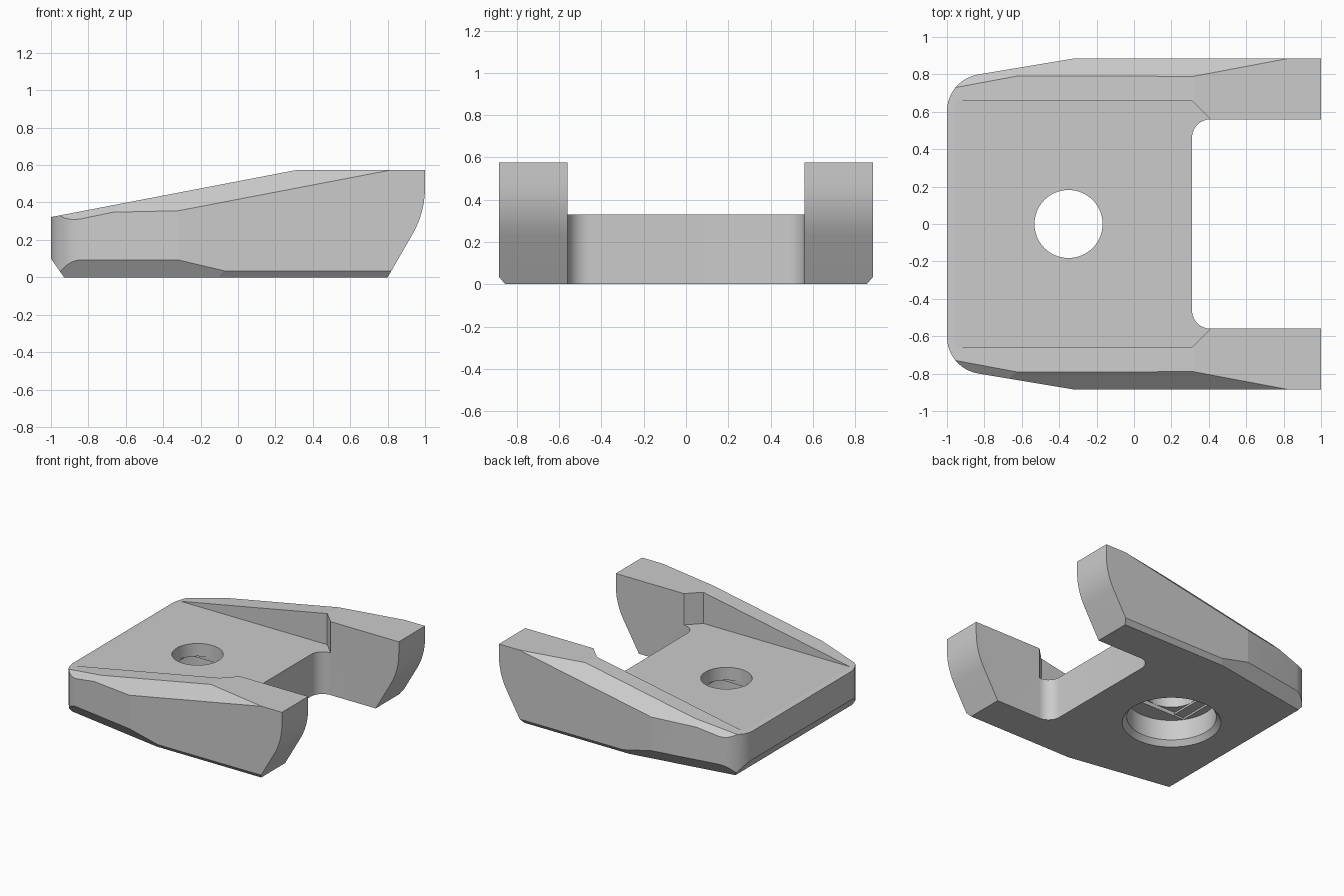
import bpy, bmesh
from math import sin, cos, pi, radians
from mathutils import Vector

cube = bpy.data.objects.get("Cube")
if cube:
    bpy.data.objects.remove(cube, do_unlink=True)


def make_object(name, bm):
    bmesh.ops.recalc_face_normals(bm, faces=bm.faces)
    mesh = bpy.data.meshes.new(name)
    bm.to_mesh(mesh)
    bm.free()
    obj = bpy.data.objects.new(name, mesh)
    bpy.context.collection.objects.link(obj)
    return obj


def prism(points, direction):
    """Extrude a closed polygon along a direction."""
    bm = bmesh.new()
    face = bm.faces.new([bm.verts.new(p) for p in points])
    ext = bmesh.ops.extrude_face_region(bm, geom=[face])
    moved = [v for v in ext["geom"] if isinstance(v, bmesh.types.BMVert)]
    bmesh.ops.translate(bm, verts=moved, vec=direction)
    bmesh.ops.recalc_face_normals(bm, faces=bm.faces)
    return bm


def arc(cx, cy, r, start, end, steps):
    angles = [radians(start + (end - start) * i / steps) for i in range(steps + 1)]
    return [(cx + r * cos(t), cy + r * sin(t)) for t in angles]


def slice_off(bm, point, normal):
    """Remove everything beyond a plane, on both sides of the model."""
    for side in (1, -1):
        flip = Vector((1, side, 1))
        geom = bm.verts[:] + bm.edges[:] + bm.faces[:]
        bmesh.ops.bisect_plane(bm, geom=geom, dist=1e-5, plane_co=Vector(point) * flip,
                               plane_no=(Vector(normal) * flip).normalized(), clear_outer=True)
        rim = [e for e in bm.edges if e.is_boundary]
        if rim:
            bmesh.ops.holes_fill(bm, edges=rim, sides=0)


# Side profile swept across the full width
half = 0.885
profile = [(-0.93, 0), (0.8, 0)] + arc(0.5, 0.48, 0.5, -30, 0, 6)
profile += [(1, 0.575), (0.32, 0.575), (-1, 0.322), (-1, 0.1)]
bm = prism([(x, -half, z) for x, z in profile], (0, 2 * half, 0))

# Tapered flanks and rounded corners
taper = 9.5
for i in range(13):
    t = radians(90 + taper + (90 - taper) * i / 13)
    n = Vector((cos(t), sin(t), 0))
    slice_off(bm, Vector((-0.8, 0.602, 0)) + n * 0.2, n)

# Bevels along the bottom outer edges
flank = Vector((-sin(radians(taper)), cos(radians(taper)), 0))
slice_off(bm, (-0.35, half, 0.1), flank * 0.1 + Vector((0, 0, -0.07)))
slice_off(bm, (0, half, 0.035), (0, 0.035, -0.03))

# Bevels along the top outer edges
for a, b, c in (((-0.63, 0.79, 0.393), (0.31, 0.79, 0.573), (-0.35, half, 0.35)),
                ((-0.95, 0.73, 0.332), (-0.63, 0.79, 0.393), (-0.86, 0.795, 0.308))):
    a, b, c = Vector(a), Vector(b), Vector(c)
    n = (b - a).cross(c - a)
    slice_off(bm, a, n if n.z > 0 else -n)

body = make_object("forked_bracket", bm)


def outline(points, low, high):
    return prism([(x, y, low) for x, y in points], (0, 0, high - low))


def lathe(rings, cx, segments=64):
    """Closed round solid from (radius, height) rings."""
    bm = bmesh.new()
    loops = [[bm.verts.new((cx + r * cos(2 * pi * i / segments), r * sin(2 * pi * i / segments), z))
              for i in range(segments)] for r, z in rings]
    for lower, upper in zip(loops, loops[1:]):
        for i in range(segments):
            j = (i + 1) % segments
            bm.faces.new((lower[i], lower[j], upper[j], upper[i]))
    bm.faces.new(loops[0])
    bm.faces.new(loops[-1])
    return bm


def rectangle(cx, hx, hy):
    return [(cx - hx, -hy), (cx + hx, -hy), (cx + hx, hy), (cx - hx, hy)]


# Fork slot with filleted inner corners
slot = [(1.2, 0.56)] + arc(0.41, 0.46, 0.1, 90, 180, 12)
slot += [(x, -y) for x, y in reversed(slot)]

# Recessed deck between the side rails
deck = [(-1.2, 0.66), (0.31, 0.66), (0.51, 0.46)]
deck += [(x, -y) for x, y in reversed(deck)]

# Bolt hole, chamfered counterbore and the stepped ledge between them
hole_x, hole_r, bore_r = -0.35, 0.182, 0.32
cutters = [
    make_object("slot_cutter", outline(slot, -0.2, 0.9)),
    make_object("deck_cutter", outline(deck, 0.33, 0.9)),
    make_object("counterbore_cutter",
                lathe([(0.385, -0.04), (0.32, 0.04), (bore_r, 0.2)], hole_x)),
    make_object("ledge_slot_cutter", outline(rectangle(hole_x, 0.262, hole_r), 0.18, 0.215)),
    make_object("ledge_square_cutter",
                outline(rectangle(hole_x, hole_r + 0.001, hole_r + 0.001), 0.19, 0.23)),
    make_object("bolt_hole_cutter", lathe([(hole_r, 0.1), (hole_r, 0.6)], hole_x)),
]

bpy.ops.object.select_all(action='DESELECT')
body.select_set(True)
bpy.context.view_layer.objects.active = body
for cutter in cutters:
    cutter.hide_render = True
    mod = body.modifiers.new(cutter.name, 'BOOLEAN')
    mod.operation = 'DIFFERENCE'
    mod.solver = 'EXACT'
    mod.object = cutter
    bpy.ops.object.modifier_apply(modifier=mod.name)
    bpy.data.objects.remove(cutter, do_unlink=True)

# Single grey finish
grey = bpy.data.materials.new("light_grey")
grey.use_nodes = True
colour = (0.6, 0.6, 0.6, 1)
grey.diffuse_color = colour
grey.node_tree.nodes["Principled BSDF"].inputs["Base Color"].default_value = colour
body.data.materials.clear()
body.data.materials.append(grey)
for poly in body.data.polygons:
    poly.material_index = 0
bpy.ops.object.shade_smooth_by_angle(angle=radians(8))
